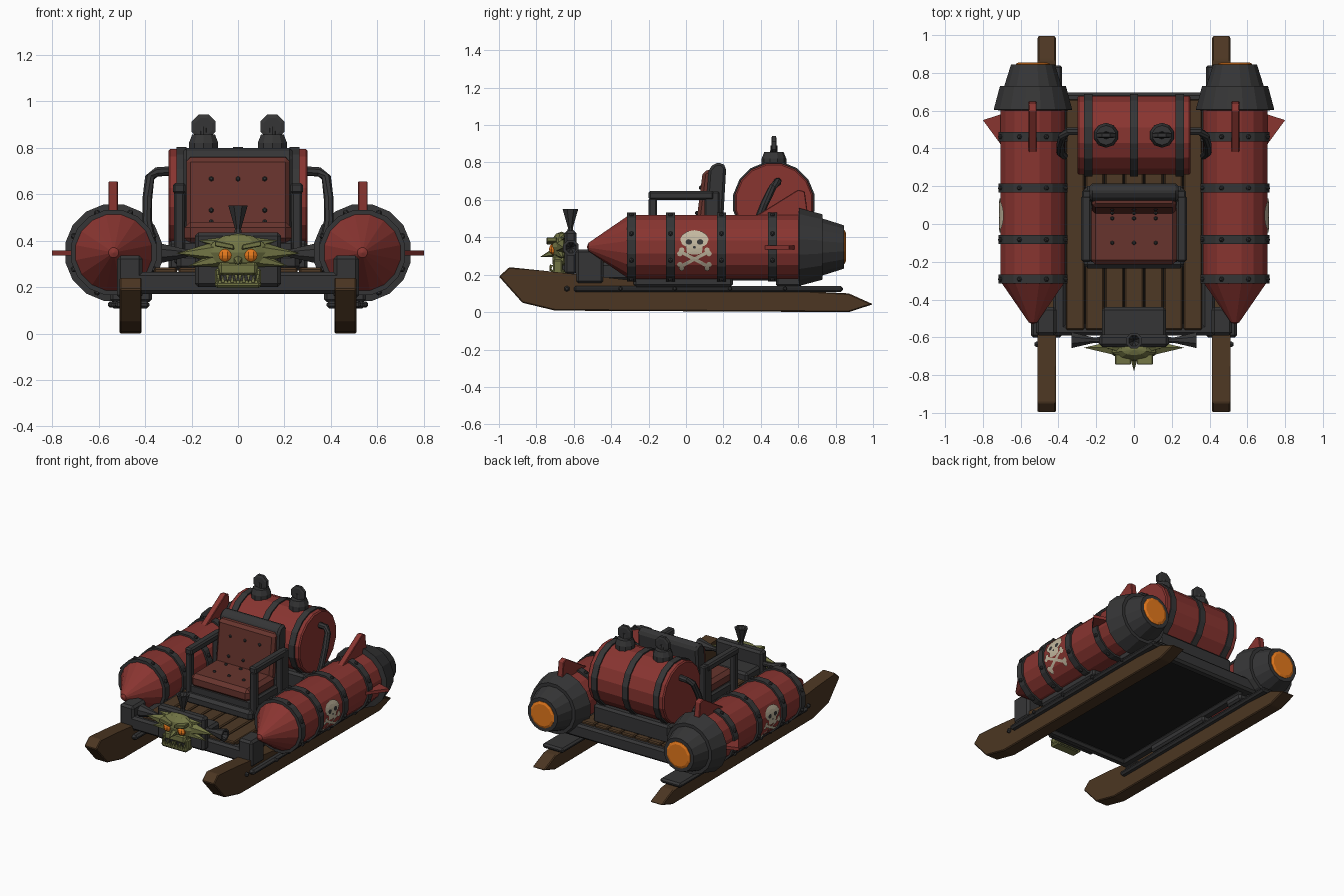
import bpy, bmesh, math
from mathutils import Vector, Matrix

if "Cube" in bpy.data.objects:
    bpy.data.objects.remove(bpy.data.objects["Cube"])

def material(name, rgb):
    m = bpy.data.materials.new(name)
    m.diffuse_color = (*rgb, 1)
    m.use_nodes = True
    m.node_tree.nodes["Principled BSDF"].inputs["Base Color"].default_value = m.diffuse_color
    return m

RED = material("barn red", (0.25, 0.035, 0.03))
SEAT = material("leather red", (0.135, 0.034, 0.026))
IRON = material("dark iron", (0.036, 0.036, 0.037))
BLACK = material("underside black", (0.012, 0.012, 0.012))
WOOD = material("deck wood", (0.075, 0.04, 0.018))
SKI = material("ski wood", (0.072, 0.037, 0.016))
GREEN = material("goblin green", (0.17, 0.18, 0.06))
ORANGE = material("glow orange", (0.78, 0.19, 0.012))
BONE = material("bone white", (0.55, 0.48, 0.35))

def bevel(bm, verts, w):
    if w:
        edges = list({e for v in verts for e in v.link_edges})
        bmesh.ops.bevel(bm, geom=edges, offset=w, segments=1, affect='EDGES')

def box(bm, lo, hi, w=0.0):
    lo, hi = Vector(lo), Vector(hi)
    mat = Matrix.Translation((lo + hi) / 2) @ Matrix.Diagonal((*(hi - lo), 1))
    bevel(bm, bmesh.ops.create_cube(bm, size=1, matrix=mat)["verts"], w)

def prism(bm, pts, lo, hi, axis=0, w=0.0):
    """Extrude a 2D outline along x (0), y (1) or z (2)."""
    def at(p, t):
        c = list(p)
        c.insert(axis, t)
        return c
    a = [bm.verts.new(at(p, lo)) for p in pts]
    b = [bm.verts.new(at(p, hi)) for p in pts]
    n = len(pts)
    bm.faces.new(a)
    bm.faces.new(b[::-1])
    for i in range(n):
        bm.faces.new((a[i], a[(i + 1) % n], b[(i + 1) % n], b[i]))
    bevel(bm, a + b, w)

def lathe(bm, origin, axis, profile, n=16, scale=(1, 1, 1)):
    """Turn (radius, distance) pairs around an axis; ends are capped."""
    q = Vector(axis).to_track_quat('Z', 'Y')
    def vert(r, t, k):
        a = 2 * math.pi * (k + 0.5) / n
        v = q @ Vector((r * math.cos(a), r * math.sin(a), t))
        return bm.verts.new(Vector(origin) + v * Vector(scale))
    rings = [[vert(r, t, k) for k in range(n if r else 1)] for r, t in profile]
    for a, b in zip(rings, rings[1:]):
        for k in range(n):
            f = [a[k % len(a)], a[(k + 1) % len(a)], b[(k + 1) % len(b)], b[k % len(b)]]
            bm.faces.new(list(dict.fromkeys(f)))
    for r in (rings[0], rings[-1]):
        if len(r) > 2:
            bm.faces.new(r)

def spike(bm, base, tip, r, n=6):
    d = Vector(tip) - Vector(base)
    lathe(bm, base, d, [(r, 0), (0, d.length)], n)

def stud(bm, pos, axis, r=0.013):
    lathe(bm, pos, axis, [(r, -r), (r, r * 0.4), (r * 0.5, r), (0, r)], 6)

def ball(bm, pos, size, n=10):
    prof = [(math.sin(a * math.pi / 6), -math.cos(a * math.pi / 6)) for a in range(1, 6)]
    lathe(bm, pos, (0, 0, 1), [(0, -1)] + prof + [(0, 1)], n, size)

def tube(bm, pts, r, n=8):
    pts = [Vector(p) for p in pts]
    rings = []
    for i, p in enumerate(pts):
        d = pts[min(i + 1, len(pts) - 1)] - pts[max(i - 1, 0)]
        u = d.cross(Vector((0, 1, 0.3))).normalized()
        v = d.cross(u).normalized()
        rings.append([bm.verts.new(p + r * (u * math.cos(2 * math.pi * k / n) + v * math.sin(2 * math.pi * k / n)))
                      for k in range(n)])
    for a, b in zip(rings, rings[1:]):
        for k in range(n):
            bm.faces.new((a[k], a[(k + 1) % n], b[(k + 1) % n], b[k]))
    bm.faces.new(rings[0])
    bm.faces.new(rings[-1])

CX, CZ, CR = 0.535, 0.348, 0.174   # rocket axis and radius

def decal(bm, pts, off=0.003):
    """Lay a flat (y, z) outline on the outer side of the rocket."""
    cy, cz = (sum(p[i] for p in pts) / len(pts) for i in (0, 1))
    def at(p, s):
        y, z = cy + (p[0] - cy) * s, cz + (p[1] - cz) * s
        return bm.verts.new((CX + math.sqrt((CR + off) ** 2 - (z - CZ) ** 2), y, z))
    c = at((cy, cz), 0)
    mid, out = [at(p, 0.5) for p in pts], [at(p, 1) for p in pts]
    for i in range(len(pts)):
        j = (i + 1) % len(pts)
        bm.faces.new((c, mid[i], mid[j]))
        bm.faces.new((mid[i], out[i], out[j], mid[j]))

def oval(y, z, a, b, n=12):
    return [(y + a * math.cos(2 * math.pi * k / n), z + b * math.sin(2 * math.pi * k / n)) for k in range(n)]

def part(name, mat, steps, mirror=False):
    bm = bmesh.new()
    for fn, *args in steps:
        fn(bm, *args)
    bmesh.ops.recalc_face_normals(bm, faces=bm.faces)
    me = bpy.data.meshes.new(name)
    bm.to_mesh(me)
    bm.free()
    me.materials.append(mat)
    ob = bpy.data.objects.new(name, me)
    bpy.context.collection.objects.link(ob)
    if mirror:
        ob.modifiers.new("Mirror", 'MIRROR').use_mirror_merge = False
    return ob

# Skis with side rails and bolts
ski = [(-1, 0.19), (-0.945, 0.24), (-0.75, 0.22), (-0.24, 0.165), (0.08, 0.14), (0.87, 0.1),
       (1, 0.042), (0.87, 0.0), (-0.7, 0.008), (-0.875, 0.05)]
part("skis", SKI, [(prism, ski, 0.414, 0.51, 0, 0.006)], True)
part("ski_rails", IRON, [(box, (0.38, -0.6, 0.107), (0.545, 0.84, 0.14), 0.012)], True)
part("ski_bolts", IRON, [(stud, (0.546, y, 0.125), (1, 0, 0)) for y in (-0.35, -0.06, 0.235, 0.53)]
     + [(stud, (0.512, -0.637, 0.125), (1, 0, 0), 0.016)], True)

# Deck: frame, underside and planks
part("deck_frame", IRON, [(box, (-0.52, -0.59, 0.17), (0.52, -0.53, 0.265), 0.015),
                          (box, (-0.5, 0.63, 0.17), (0.5, 0.695, 0.265), 0.015)]
     + [(box, (min(s * 0.36, s * 0.43), -0.59, 0.17), (max(s * 0.36, s * 0.43), 0.69, 0.265), 0.015) for s in (-1, 1)])
part("underside_panel", BLACK, [(box, (-0.38, -0.56, 0.19), (0.38, 0.66, 0.25))])
part("deck_planks", WOOD, [(box, (x * 0.104 - 0.049, -0.56, 0.24), (x * 0.104 + 0.049, 0.66, 0.283), 0.007)
                           for x in range(-3, 4)])
part("front_corner_posts", IRON, [(box, (0.41, -0.59, 0.15), (0.52, -0.44, 0.335), 0.015)], True)
part("rocket_saddles", IRON, [(box, (0.37, -0.28, 0.135), (0.55, 0.25, 0.2), 0.012),
                              (box, (0.37, 0.48, 0.135), (0.53, 0.62, 0.2), 0.012)], True)

# Side rockets
BANDS = (-0.292, -0.083, 0.19, 0.462)
part("rocket_bodies", RED, [(lathe, (CX, 0, CZ), (0, 1, 0),
     [(0, -0.53), (0.022, -0.522), (CR, -0.305), (CR, 0.62)])], True)
part("rocket_bands", IRON, [(lathe, (CX, y - 0.024, CZ), (0, 1, 0), [(0.187, 0), (0.187, 0.048)]) for y in BANDS], True)
part("rocket_band_bolts", IRON, [(stud, (CX + 0.184 * math.cos(a), y, CZ + 0.184 * math.sin(a)),
     (math.cos(a), 0, math.sin(a))) for y in BANDS for a in [math.pi * (k + 0.5) / 4 for k in range(8)]], True)
part("rocket_nozzles", IRON, [(lathe, (CX, 0, CZ), (0, 1, 0),
     [(0.172, 0.6), (0.212, 0.605), (0.178, 0.73), (0.155, 0.73), (0.118, 0.845), (0.09, 0.845), (0.09, 0.8)])], True)
part("rocket_flames", ORANGE, [(lathe, (CX, 0.8, CZ), (0, 1, 0), [(0.094, 0), (0.094, 0.048), (0.078, 0.055)], 12)], True)
part("rocket_fins", RED, [
    (prism, [(0.35, 0.5), (0.6, 0.655), (0.635, 0.645), (0.655, 0.5)], 0.516, 0.558, 0, 0.004),
    (prism, [(0.69, 0.4), (0.8, 0.55), (0.69, 0.585)], 0.335, 0.357, 2)], True)

# Skull and crossbones plates
def bone(s):
    d, n = Vector((0.14 * s, 0.075)), Vector((-0.075 * s, 0.14)).normalized() * 0.009
    c = Vector((0.045, 0.283))
    side = [c + d * (k / 6 - 0.5) for k in range(7)]
    ends = [c + d * e + n * k * 1.2 for e in (-0.52, 0.52) for k in (-1, 1)]
    return [(decal, [tuple(p + n) for p in side] + [tuple(p - n) for p in side[::-1]], 0.003 + s * 0.0004)] + \
           [(decal, oval(e.x, e.y, 0.015, 0.015, 8), 0.0045) for e in ends]
part("skull_plates", BONE, [(decal, oval(0.045, 0.388, 0.076, 0.05), 0.005),
     (decal, [(0.0, 0.355), (0.005, 0.315), (0.03, 0.308), (0.06, 0.308), (0.085, 0.315), (0.09, 0.355)], 0.0045)]
     + bone(1) + bone(-1), True)
part("skull_plate_sockets", IRON, [(decal, oval(0.045 + s * 0.03, 0.375, 0.018, 0.015, 8), 0.007) for s in (-1, 1)]
     + [(decal, oval(0.045, 0.347, 0.008, 0.008, 6), 0.007)], True)

# Rear fuel tank with bands, valves and pipes
TY, TZ = 0.47, 0.585
part("fuel_tank", RED, [(lathe, (-0.3, TY, TZ), (1, 0, 0), [(0.205, 0), (0.213, 0.008), (0.213, 0.592), (0.205, 0.6)])])
part("tank_bands", IRON, [(lathe, (x - 0.022, TY, TZ), (1, 0, 0), [(0.222, 0), (0.222, 0.044)]) for x in (-0.243, 0, 0.243)])
part("tank_cradle", IRON, [(box, (-0.3, 0.32, 0.27), (0.3, 0.62, 0.4), 0.015)])
part("tank_valves", IRON, [(lathe, (0.148, TY, 0.77), (0, 0, 1), [(0.066, 0), (0.066, 0.05), (0.052, 0.085), (0.02, 0.085), (0.018, 0.12)], 10),
     (lathe, (0.148, TY - 0.014, 0.89), (0, 1, 0), [(0.04, 0), (0.056, 0.004), (0.056, 0.024), (0.04, 0.028)], 8)], True)
part("tank_pipes", IRON, [(tube, [(0.27, 0.49, 0.7), (0.35, 0.49, 0.695), (0.38, 0.465, 0.67), (0.39, 0.42, 0.58),
     (0.39, 0.38, 0.48), (0.37, 0.36, 0.38)], 0.021)], True)

# Seat
part("seat_base", IRON, [(box, (-0.265, -0.235, 0.27), (0.265, 0.2, 0.345), 0.02),
                         (box, (-0.24, -0.2, 0.33), (0.24, 0.19, 0.4), 0.012)])
part("seat_back_frame", IRON, [(prism, [(0.09, 0.34), (0.19, 0.34), (0.215, 0.775), (0.19, 0.8), (0.15, 0.795), (0.12, 0.76)],
                                -0.235, 0.235, 0, 0.014)])
part("seat_back_cushion", SEAT, [(prism, [(0.05, 0.44), (0.13, 0.44), (0.16, 0.765), (0.09, 0.755)], -0.222, 0.222, 0, 0.018)])
part("seat_cushion", SEAT, [(box, (-0.23, -0.215, 0.385), (0.23, 0.1, 0.48), 0.025)])
part("armrests", IRON, [(box, (0.225, -0.2, 0.6), (0.28, 0.15, 0.648), 0.01),
     (box, (0.23, -0.2, 0.3), (0.275, -0.155, 0.61), 0.008), (box, (0.225, 0.1, 0.3), (0.275, 0.18, 0.645), 0.008)], True)
part("seat_buttons", IRON, [(stud, (x, y, 0.48), (0, 0, 1), 0.011) for x in (-0.115, 0, 0.115) for y in (-0.1, 0.03)]
     + [(stud, (x, y, z), (0, -1, 0.1), 0.011) for x in (-0.115, 0, 0.115) for y, z in ((0.08, 0.665), (0.06, 0.53))])

# Front mount with horns
part("front_mount", IRON, [(box, (-0.185, -0.65, 0.2), (0.185, -0.585, 0.435), 0.015),
                           (box, (-0.17, -0.6, 0.2), (0.17, -0.44, 0.335), 0.015)])
part("top_horn", IRON, [(lathe, (0, -0.618, 0.42), (0, 0, 1), [(0.02, 0), (0.014, 0.03), (0.045, 0.13), (0.03, 0.13), (0, 0.06)], 8)])
part("side_horns", IRON, [(lathe, (0.17, -0.615, 0.345), (1, 0, 0), [(0.02, 0), (0.015, 0.04), (0.045, 0.16), (0.03, 0.16), (0, 0.08)], 8)], True)

# Goblin figurehead
part("goblin_head", GREEN, [(ball, (0, -0.665, 0.348), (0.135, 0.06, 0.082)),
     (box, (-0.085, -0.715, 0.245), (0.085, -0.64, 0.31), 0.015),
     (box, (-0.1, -0.725, 0.195), (0.1, -0.645, 0.228), 0.012),
     (spike, (0, -0.7, 0.32), (0, -0.78, 0.295), 0.025)])
part("goblin_ears", GREEN, [(spike, (0.08, -0.655, 0.35), (0.265, -0.655, 0.345), 0.05),
     (spike, (0.08, -0.665, 0.32), (0.215, -0.66, 0.29), 0.035),
     (spike, (0.06, -0.655, 0.385), (0.17, -0.65, 0.4), 0.03),
     (prism, [(0.015, 0.36), (0.1, 0.375), (0.1, 0.4), (0.02, 0.383)], -0.745, -0.69, 1, 0.004),
     (box, (0.075, -0.71, 0.21), (0.1, -0.66, 0.28), 0.008)], True)
part("goblin_teeth", GREEN, [(spike, (x, -0.722, 0.22), (x, -0.728, 0.262), 0.011, 4) for x in (0.025, 0.065)]
     + [(spike, (x, -0.718, 0.252), (x, -0.728, 0.215), 0.01, 4) for x in (0.008, 0.045, 0.085)], True)
part("goblin_mouth", IRON, [(box, (-0.075, -0.712, 0.2), (0.075, -0.65, 0.252))])
part("goblin_eyes", ORANGE, [(ball, (0.056, -0.712, 0.336), (0.03, 0.022, 0.028), 8)], True)
